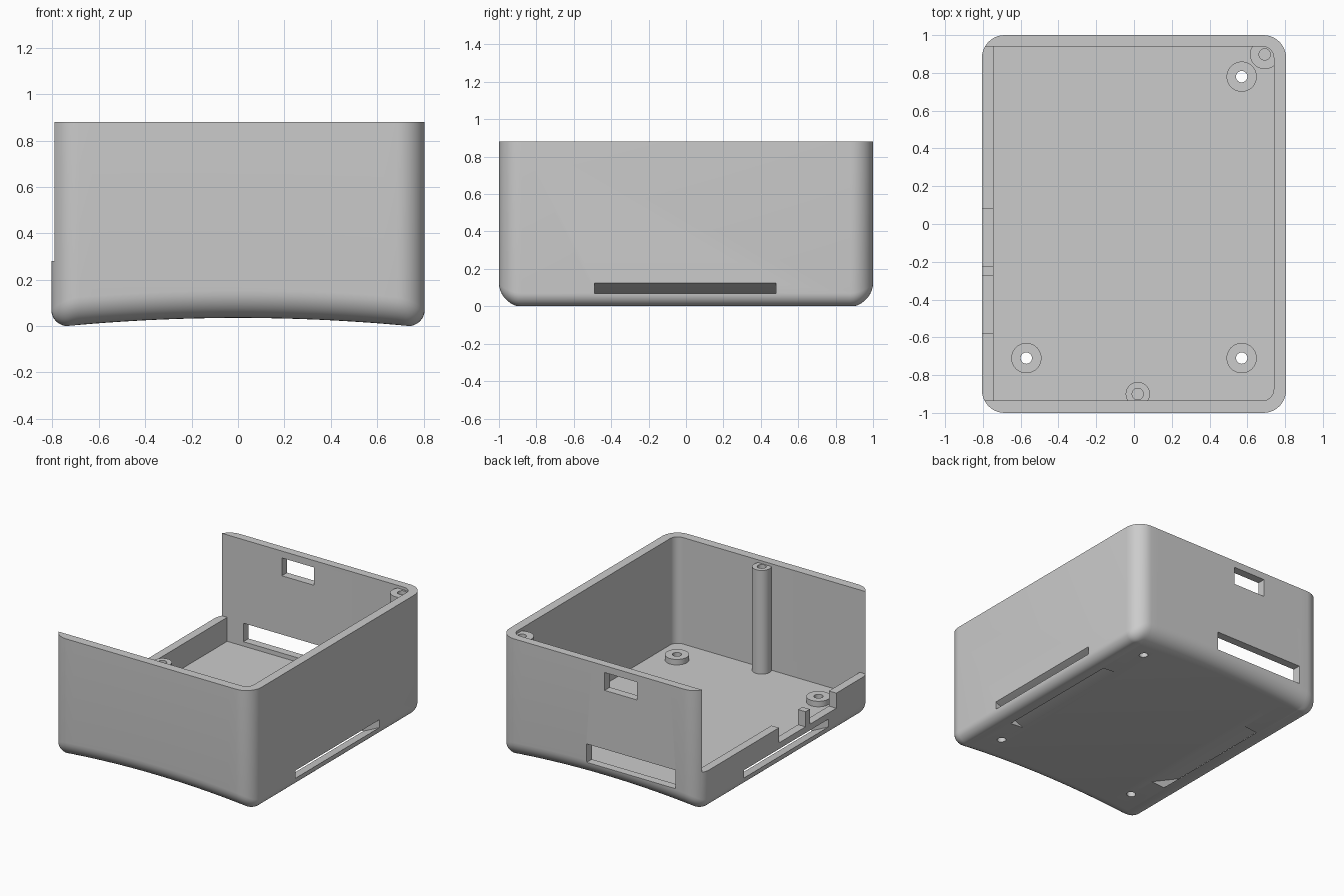
import bpy, bmesh, math
from mathutils import Vector

if "Cube" in bpy.data.objects:
    bpy.data.objects.remove(bpy.data.objects["Cube"], do_unlink=True)

HX, HY, TOP, CORNER = 0.805, 1.0, 0.88, 0.12
FLOOR = 0.105

grey = bpy.data.materials.new("grey plastic")
grey.use_nodes = True
grey.diffuse_color = (0.6, 0.6, 0.6, 1)
grey.node_tree.nodes["Principled BSDF"].inputs["Base Color"].default_value = (0.6, 0.6, 0.6, 1)


def make(name, bm):
    bmesh.ops.recalc_face_normals(bm, faces=bm.faces)
    mesh = bpy.data.meshes.new(name)
    bm.to_mesh(mesh)
    bm.free()
    mesh.materials.append(grey)
    ob = bpy.data.objects.new(name, mesh)
    bpy.context.collection.objects.link(ob)
    return ob


def activate(ob):
    bpy.ops.object.select_all(action='DESELECT')
    ob.select_set(True)
    bpy.context.view_layer.objects.active = ob


def cut(ob, cutter):
    cutter.hide_render = True
    mod = ob.modifiers.new("cut", 'BOOLEAN')
    mod.operation, mod.solver, mod.object = 'DIFFERENCE', 'EXACT', cutter
    activate(ob)
    bpy.ops.object.modifier_apply(modifier=mod.name)
    bpy.data.objects.remove(cutter, do_unlink=True)


def box(x, y, z, round_right=0):
    bm = bmesh.new()
    bmesh.ops.create_cube(bm, size=1)
    for v in bm.verts:
        v.co = Vector(r[1] if c > 0 else r[0] for c, r in zip(v.co, (x, y, z)))
    if round_right:
        edges = [e for e in bm.edges if all(abs(v.co.x - x[1]) < 1e-5 for v in e.verts)
                 and abs(e.verts[0].co.z - e.verts[1].co.z) > 0.1]
        bmesh.ops.bevel(bm, geom=edges, offset=round_right, segments=8,
                        profile=0.5, affect='EDGES')
    return make("cutter", bm)


def lathe(name, profile, x, y, closed):
    bm = bmesh.new()
    verts = [bm.verts.new((x + r, y, z)) for r, z in profile]
    edges = [bm.edges.new(p) for p in zip(verts, verts[1:])]
    if closed:
        edges.append(bm.edges.new((verts[-1], verts[0])))
    bmesh.ops.spin(bm, geom=verts + edges, cent=(x, y, 0), axis=(0, 0, 1),
                   angle=math.tau, steps=40)
    bmesh.ops.remove_doubles(bm, verts=bm.verts, dist=1e-5)
    return make(name, bm)


def strap_slot(side):
    # slanted channel from the side wall down through the underside
    bm = bmesh.new()
    outline = [(x, z0 + 0.47 * (x - HX)) for x, z0 in
               ((0.45, 0.068), (0.95, 0.068), (0.95, 0.125), (0.45, 0.125))]
    face = bm.faces.new([bm.verts.new((side * x, -0.49, z)) for x, z in outline])
    ext = bmesh.ops.extrude_face_region(bm, geom=[face])["geom"]
    bmesh.ops.translate(bm, vec=(0, 0.97, 0),
                        verts=[g for g in ext if isinstance(g, bmesh.types.BMVert)])
    return make("cutter", bm)


def arch(x):
    return max(0, 0.035 * (1 - (x / 0.74) ** 2))


# Outer body: rounded plan, filleted bottom edge, underside arched across x
def body():
    cx, cy = HX - CORNER, HY - CORNER
    half = []  # front half of the plan: point and outward normal
    for i in range(11):
        a = math.radians(180 + 9 * i)
        half.append((-cx, math.cos(a), math.sin(a)))
    for i in range(1, 24):
        half.append((-cx + 2 * cx * i / 24, 0, -1))
    for i in range(11):
        a = math.radians(270 + 9 * i)
        half.append((cx, math.cos(a), math.sin(a)))
    bm = bmesh.new()

    def ring(t):
        front, back = [], []
        for px, nx, ny in half:
            rad = 0.07 * nx * nx + 0.119 * ny * ny
            reach = CORNER - rad * (1 - math.cos(t or 0))
            x, y = px + nx * reach, -cy + ny * reach
            z = TOP if t is None else rad * (1 - math.sin(t)) + arch(x)
            front.append(bm.verts.new((x, y, z)))
            back.append(bm.verts.new((x, -y, z)))
        return front, back

    rings = [ring(None)] + [ring(math.radians(10 * i)) for i in range(10)]
    for (f0, b0), (f1, b1) in zip(rings, rings[1:]):
        upper, lower = f0 + b0[::-1], f1 + b1[::-1]
        for i in range(len(upper)):
            j = (i + 1) % len(upper)
            bm.faces.new((upper[i], upper[j], lower[j], lower[i]))
    front, back = rings[-1]
    for i in range(len(front) - 1):
        bm.faces.new((front[i], front[i + 1], back[i + 1], back[i]))
    bm.faces.new(rings[0][0] + rings[0][1][::-1])
    return make("case_body", bm)


case = body()

# Cavity, open side and the two notches in the low wall
cut(case, box((-0.745, 0.74), (-0.935, 0.94), (FLOOR, 1.2), round_right=0.06))
cut(case, box((-1, -0.7), (-0.935, 0.94), (0.28, 1.2)))
for y in ((-0.225, 0.08), (-0.58, -0.275)):
    cut(case, box((-1, -0.7), y, (0.17, 0.4)))

# Port windows in the back wall
cut(case, box((-0.305, -0.045), (0.9, 1.1), (0.70, 0.83)))
cut(case, box((-0.615, 0.10), (0.9, 1.1), (0.137, 0.272)))

# Strap slots
for side in (1, -1):
    cut(case, strap_slot(side))

# Standoffs with screw holes through the floor
for name, x, y in (("standoff_back", 0.57, 0.78), ("standoff_front_left", 0.57, -0.71),
                   ("standoff_front_right", -0.57, -0.71)):
    cut(case, lathe("cutter", [(0, -0.2), (0.03, -0.2), (0.03, 0.4), (0, 0.4)], x, y, False))
    lathe(name, [(0.03, FLOOR - 0.01), (0.08, FLOOR - 0.01), (0.08, FLOOR + 0.04),
                 (0.03, FLOOR + 0.04)], x, y, True)

# Lid screw posts with blind holes
for name, x, y, r in (("corner_post", 0.692, 0.898, 0.078), ("front_post", 0.02, -0.9, 0.064)):
    lathe(name, [(0, FLOOR - 0.01), (r, FLOOR - 0.01), (r, 0.86), (0.03, 0.86),
                 (0.03, 0.55), (0, 0.55)], x, y, False)

for ob in bpy.context.collection.objects:
    if ob.type == 'MESH':
        activate(ob)
        bpy.ops.object.shade_smooth_by_angle(angle=math.radians(30))
